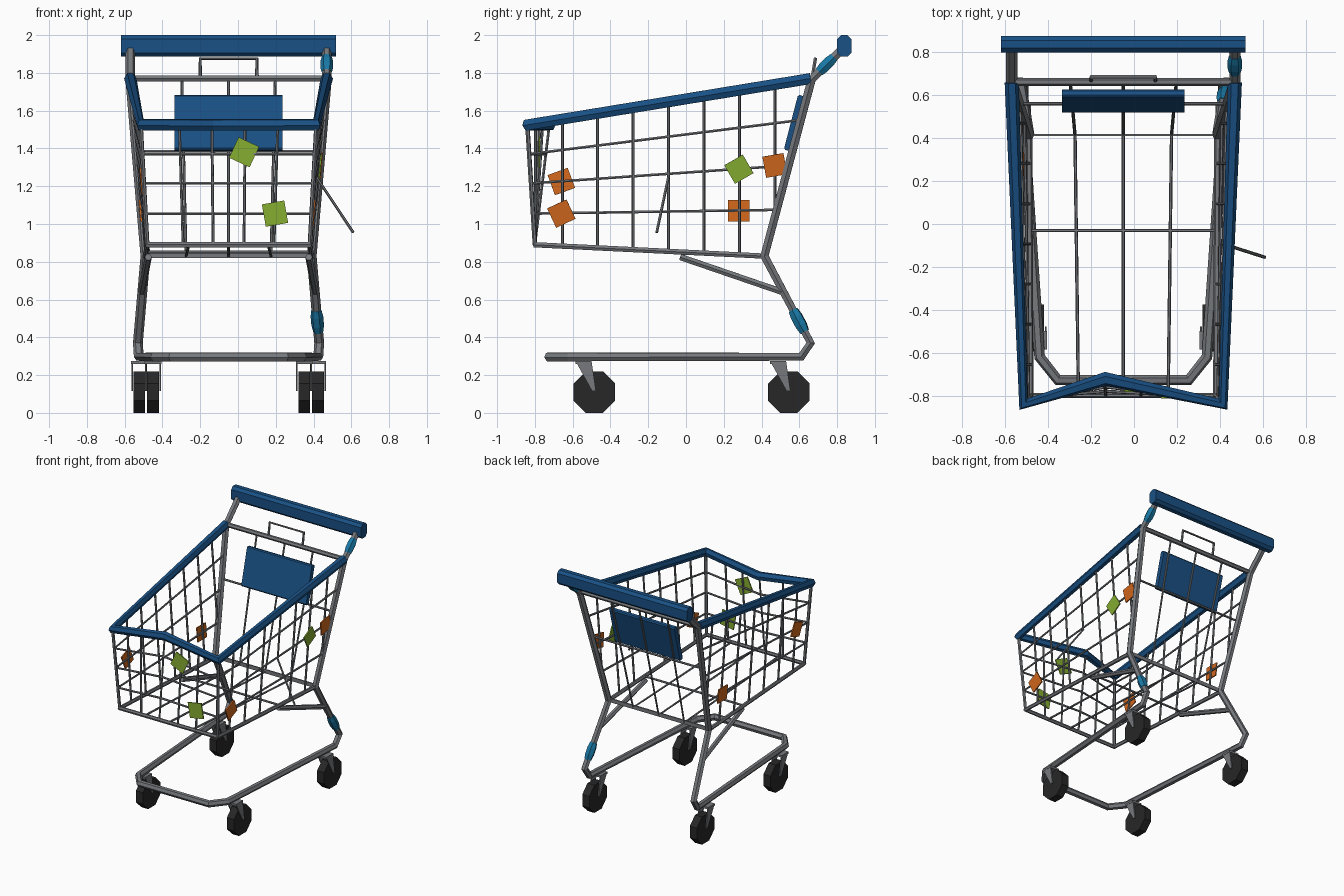
import bpy, bmesh, math
from mathutils import Vector, Matrix

cube = bpy.data.objects.get("Cube")
if cube:
    bpy.data.objects.remove(cube, do_unlink=True)

CX = -0.05  # centre line of the cart


def material(name, r, g, b):
    m = bpy.data.materials.new(name)
    m.use_nodes = True
    m.diffuse_color = (r, g, b, 1)
    m.node_tree.nodes["Principled BSDF"].inputs["Base Color"].default_value = (r, g, b, 1)
    return m


METAL = material("grey metal", 0.18, 0.19, 0.205)
BLUE = material("blue plastic", 0.01, 0.082, 0.235)
RUBBER = material("black rubber", 0.02, 0.02, 0.02)
ORANGE = material("orange tag", 0.63, 0.135, 0.012)
GREEN = material("green tag", 0.235, 0.42, 0.03)
TEAL = material("teal tape", 0.01, 0.19, 0.38)


def add_mesh(name, mesh, mat):
    mesh.materials.clear()
    mesh.materials.append(mat)
    ob = bpy.data.objects.new(name, mesh)
    bpy.context.collection.objects.link(ob)
    return ob


def tubes(name, paths, radius, mat, taper=1):
    """Six-sided tubes along paths given relative to the centre line."""
    cu = bpy.data.curves.new(name + " path", "CURVE")
    cu.dimensions = "3D"
    cu.bevel_depth = radius
    cu.bevel_resolution = 1
    cu.use_fill_caps = True
    for path in paths:
        sp = cu.splines.new("POLY")
        sp.points.add(len(path) - 1)
        for p, (x, y, z) in zip(sp.points, path):
            p.co = (x + CX, y, z, 1)
        sp.points[0].radius = sp.points[-1].radius = taper
    tmp = bpy.data.objects.new(name + " path", cu)
    mesh = bpy.data.meshes.new_from_object(tmp)
    bpy.data.objects.remove(tmp)
    for poly in mesh.polygons:
        poly.use_smooth = False
    return add_mesh(name, mesh, mat)


def box(name, loc, size, mat, rot=Matrix(), bevel=0):
    """Box whose long edges along x can be chamfered."""
    bm = bmesh.new()
    bmesh.ops.create_cube(bm, size=1, matrix=Matrix.Diagonal((*size, 1)))
    if bevel:
        long_edges = [e for e in bm.edges if abs(e.verts[0].co.x - e.verts[1].co.x) > 0.01]
        bmesh.ops.bevel(bm, geom=long_edges, offset=bevel, segments=1, affect="EDGES")
    bm.transform(Matrix.Translation((loc[0] + CX, loc[1], loc[2])) @ rot.to_4x4())
    mesh = bpy.data.meshes.new(name)
    bm.to_mesh(mesh)
    bm.free()
    return add_mesh(name, mesh, mat)


def mirror(path):
    return [(-x, y, z) for x, y, z in path]


# Basket surfaces
def floor_point(y):
    u = (y + 0.8) / 1.21
    return 0.43 + 0.01 * u, 0.89 - 0.06 * u


def rim_point(y):
    u = (y + 0.84) / 1.5
    return 0.465 + 0.055 * u, 1.525 + 0.245 * u


def side_point(y, z):
    x0, z0 = floor_point(y)
    x1, z1 = rim_point(y)
    return (x0 + (x1 - x0) * (z - z0) / (z1 - z0), y, z)


DENT = -0.18


def front_point(s, z):
    """Point on the dented front wall, s running from -1 to 1."""
    t = (z - 0.89) / 0.635
    dent = 0.118 * (1 - abs(s - DENT) / (1 - DENT if s > DENT else 1 + DENT))
    return (s * (0.43 + 0.035 * t), -0.8 + t * (dent - 0.04), z)


def back_y(z):
    return 0.415 + (z - 0.83) * 0.245 / 0.94


# Main frame: handle posts, legs and base loop in one bent tube
half = [(0.52, 0.83, 1.93), (0.52, 0.665, 1.765), (0.44, 0.415, 0.83),
        (0.48, 0.66, 0.37), (0.475, 0.61, 0.297), (0.39, -0.62, 0.297), (0.305, -0.727, 0.297)]
tubes("main_frame", [half + mirror(half)[::-1]], 0.026, METAL)
brace = [(0.46, 0.51, 0.64), (0.425, -0.03, 0.825)]
tubes("braces", [brace, mirror(brace)], 0.019, METAL)

# Handle bar and repair tape on the left post
box("handle_bar", (0, 0.838, 1.943), (1.14, 0.075, 0.114), BLUE, bevel=0.02)
for name, a, b, t0, t1 in (("upper_tape", half[0], half[1], 0.28, 0.76),
                           ("lower_tape", half[2], half[3], 0.62, 0.87)):
    a, b = Vector(a), Vector(b)
    tubes(name, [[a.lerp(b, t0 + (t1 - t0) * f) for f in (0, 0.3, 0.7, 1)]], 0.034, TEAL, 0.8)

# Blue basket rim with its dented front
tubes("basket_rim", [[(0.52, 0.66, 1.77), front_point(1, 1.525), front_point(DENT, 1.525),
                      front_point(-1, 1.525), (-0.52, 0.66, 1.77)]], 0.033, BLUE)

# Basket bottom frame, corner rods and rear bars
bottom = [(0.44, 0.415, 0.83), (0.43, -0.8, 0.89)]
tubes("basket_bottom_frame", [bottom + mirror(bottom)[::-1]], 0.016, METAL)
box("basket_bottom_rear_strip", (0, 0.415, 0.835), (0.88, 0.01, 0.03), METAL)
tubes("front_corner_rods", [[front_point(s, 0.89), front_point(s, 1.525)] for s in (-1, 1)],
      0.012, METAL)
tubes("rear_top_bar", [[(-0.51, 0.662, 1.77), (0.51, 0.662, 1.77)]], 0.018, METAL)
tubes("rear_middle_bar", [[(-0.48, back_y(1.39), 1.385), (0.48, back_y(1.39), 1.385)]],
      0.008, METAL)

# Side uprights; one on the left has come loose and bends outwards
uprights = []
for i in range(7):
    y = -0.655 + i * 0.1875
    z0 = floor_point(y)[1] if y < 0.415 else 0.83 + (y - 0.415) * 0.94 / 0.245
    path = [side_point(y, z0), side_point(y, rim_point(y)[1])]
    uprights.append(mirror(path))
    if i == 3:
        path = [(0.66, -0.155, 0.955), side_point(y, 1.25), path[1]]
    uprights.append(path)
tubes("side_uprights", uprights, 0.0078, METAL)

# Horizontal wires wrapping the sides and the front
hoops = []
for zf, zb in ((1.37, 1.55), (1.215, 1.31), (1.055, 1.075)):
    back = side_point(back_y(zb), zb)
    hoops.append([back, front_point(1, zf), front_point(DENT, zf),
                  front_point(-1, zf), mirror([back])[0]])
tubes("basket_hoops", hoops, 0.0078, METAL)

# Front uprights, long floor wires and the floor cross wire
tubes("front_uprights", [[front_point(s, 0.89), front_point(s, 1.525)]
                         for s in (-0.56, -0.19, 0.19, 0.56)], 0.0078, METAL)
tubes("floor_wires", [[(x * 1.1, 0.662, 1.77), (x, 0.415, 0.83), (x * 0.93, -0.8, 0.89)]
                      for x in (-0.225, 0, 0.225)], 0.0078, METAL)
fx, fz = floor_point(-0.03)
tubes("floor_cross_wire", [[(-fx, -0.03, fz), (fx, -0.03, fz)]], 0.0078, METAL)

# Rear panel and the small pull loop above it
tilt = math.atan2(0.245, 0.94)
box("rear_panel", (0, 0.573, 1.535), (0.57, 0.036, 0.3), BLUE,
    Matrix.Rotation(-tilt, 3, "X"), 0.008)
pull = [(0.15, 0.67, 1.785), (0.15, 0.685, 1.875)]
tubes("pull_loop", [pull + mirror(pull)[::-1]], 0.01, METAL)

# Casters: octagonal wheel, tapered fork plates and a mounting plate
for place, hx, wy in (("front", 0.4, -0.485), ("rear", 0.473, 0.545)):
    for side, sx in (("left", 1), ("right", -1)):
        x = sx * hx
        bm = bmesh.new()
        bmesh.ops.create_cone(bm, cap_ends=True, segments=8, radius1=0.119, radius2=0.119,
                              depth=0.062)
        bm.transform(Matrix.Translation((x + CX, wy, 0.11)) @ Matrix.Rotation(math.pi / 2, 4, "Y")
                     @ Matrix.Rotation(math.pi / 8, 4, "Z"))
        mesh = bpy.data.meshes.new(f"{place}_{side}_wheel")
        bm.to_mesh(mesh)
        bm.free()
        add_mesh(mesh.name, mesh, RUBBER)

        bm = bmesh.new()
        for off in (-0.038, 0.038):
            outline = [(-0.1, 0.275), (-0.015, 0.275), (0.008, 0.115), (-0.012, 0.115)]
            face = bm.faces.new([bm.verts.new((x + CX + off - 0.004, wy + y, z))
                                 for y, z in outline])
            ext = bmesh.ops.extrude_face_region(bm, geom=[face])
            bmesh.ops.translate(bm, vec=(0.008, 0, 0), verts=[
                v for v in ext["geom"] if isinstance(v, bmesh.types.BMVert)])
        bmesh.ops.recalc_face_normals(bm, faces=bm.faces)
        mesh = bpy.data.meshes.new(f"{place}_{side}_fork")
        bm.to_mesh(mesh)
        bm.free()
        add_mesh(mesh.name, mesh, METAL)
        box(f"{place}_{side}_fork_plate", (x, wy - 0.057, 0.268), (0.088, 0.085, 0.016), METAL)

# Loose square tags on the basket walls
for name, sx, y, z, turn, mat in (("left_low_tag", 1, -0.66, 1.055, 25, ORANGE),
                                  ("left_middle_tag", 1, 0.28, 1.29, 30, GREEN),
                                  ("left_rear_tag", 1, 0.47, 1.31, 10, ORANGE),
                                  ("right_front_tag", -1, -0.66, 1.225, 20, ORANGE),
                                  ("right_rear_tag", -1, 0.28, 1.07, 0, ORANGE)):
    x = side_point(y, z)[0] + 0.01
    rot = Matrix.Rotation(sx * 0.08, 3, "Y") @ Matrix.Rotation(math.radians(turn), 3, "X")
    box(name, (sx * x, y, z), (0.009, 0.113, 0.113), mat, rot)
for name, s, z, turn in (("front_upper_tag", 0.18, 1.38, 25), ("front_lower_tag", 0.56, 1.055, -10)):
    x, y, z = front_point(s, z)
    box(name, (x, y - 0.01, z), (0.12, 0.009, 0.12), GREEN,
        Matrix.Rotation(math.radians(turn), 3, "Y"))
